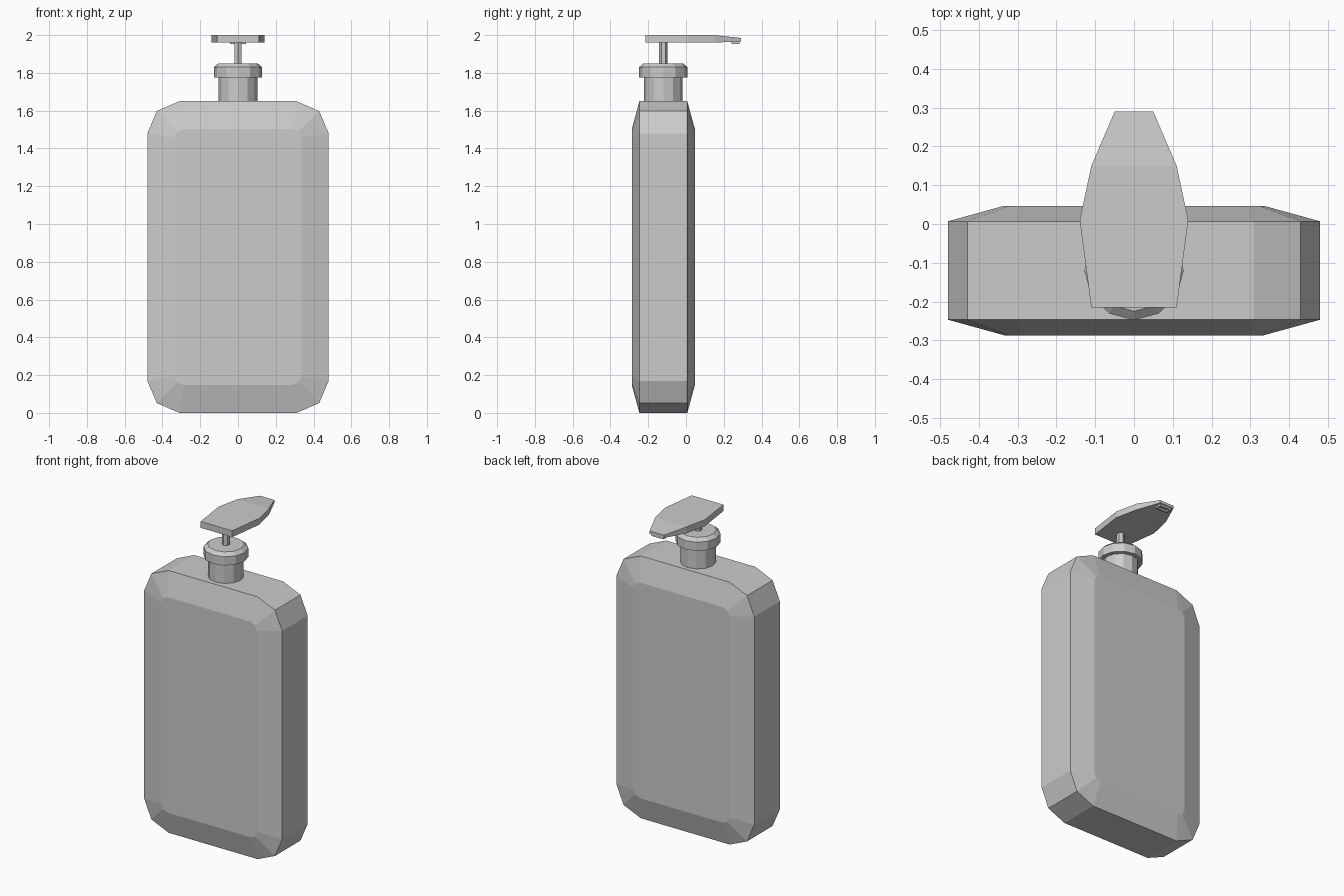
import bpy, bmesh
from math import sin, cos, pi

if "Cube" in bpy.data.objects:
    bpy.data.objects.remove(bpy.data.objects["Cube"])


def loft(name, rings):
    """Join equal-length rings of points with quads and cap both ends."""
    bm = bmesh.new()
    vs = [[bm.verts.new(p) for p in ring] for ring in rings]
    for a, b in zip(vs, vs[1:]):
        for i in range(len(a)):
            j = (i + 1) % len(a)
            bm.faces.new((a[i], a[j], b[j], b[i]))
    bm.faces.new(vs[0])
    bm.faces.new(vs[-1])
    bmesh.ops.recalc_face_normals(bm, faces=bm.faces)
    me = bpy.data.meshes.new(name)
    bm.to_mesh(me)
    bm.free()
    ob = bpy.data.objects.new(name, me)
    bpy.context.collection.objects.link(ob)
    return ob


def outline(corner, y, zc=0.825):
    """Mirror one corner (x, height from middle) into a closed outline."""
    top = corner + [(-x, h) for x, h in reversed(corner)]
    full = top + [(-x, -h) for x, h in top]
    return [(x, y, zc + h) for x, h in full]


def lathe(name, profile, sides, yc=-0.12):
    """Turn a (radius, z) profile, with a corner pointing to the front."""
    return loft(name, [[(r * sin(2 * pi * i / sides),
                         yc - r * cos(2 * pi * i / sides), z)
                        for i in range(sides)] for r, z in profile])


# Bottle body: chamfered slab with bevelled front and back panels
rim = [(0.48, 0.655), (0.43, 0.773), (0.31, 0.825)]
panel = [(0.335, 0.632), (0.321, 0.664), (0.287, 0.678)]
loft("bottle_body", [outline(panel, -0.287), outline(rim, -0.247),
                     outline(rim, 0.007), outline(panel, 0.047)])

# Neck, screw collar and pump stem
lathe("neck", [(0.102, 1.64), (0.102, 1.785)], 12)
lathe("collar", [(0.128, 1.775), (0.128, 1.83), (0.105, 1.85)], 12)
lathe("pump_stem", [(0.022, 1.845), (0.022, 1.965)], 6)

# Pump head: cross-sections (y, half width, bottom z, top z)
sections = [(-0.215, 0.11, 1.96, 2.0), (0.01, 0.14, 1.96, 2.0),
            (0.15, 0.11, 1.96, 2.0), (0.29, 0.05, 1.967, 1.985)]
loft("pump_head", [[(-w, y, b), (w, y, b), (w, y, t), (-w, y, t)]
                   for y, w, b, t in sections])


def rect(w, d, z, yc=0.262):
    return [(-w, yc - d, z), (w, yc - d, z), (w, yc + d, z), (-w, yc + d, z)]


# Nozzle: small rectangular lip under the tip with a recessed opening
loft("nozzle", [rect(0.042, 0.022, 1.972), rect(0.042, 0.022, 1.954),
                rect(0.03, 0.012, 1.954), rect(0.03, 0.012, 1.966)])
